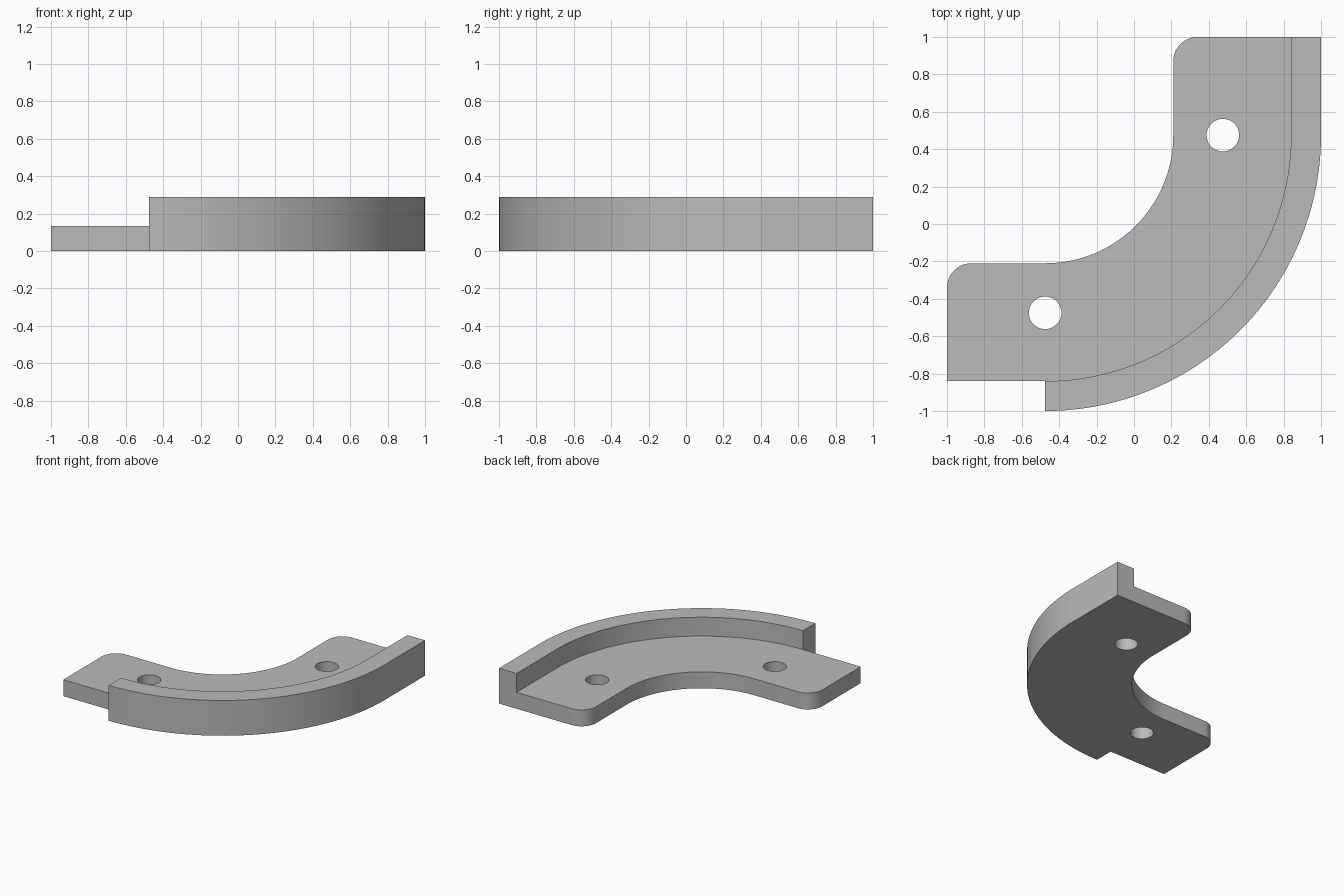
import bpy, bmesh, math

cube = bpy.data.objects.get("Cube")
if cube:
    bpy.data.objects.remove(cube, do_unlink=True)

grey = bpy.data.materials.new("plain grey")
grey.use_nodes = True
colour = (0.5, 0.5, 0.5, 1)
grey.diffuse_color = colour
grey.node_tree.nodes["Principled BSDF"].inputs["Base Color"].default_value = colour

C = 0.475             # bend centre is (-C, C), holes sit level with it
INNER, LIP, OUTER = 0.21, 0.84, 1.0
PLATE_TOP, LIP_TOP = 0.135, 0.29
CORNER = 0.13


def arc(cx, cy, r, start, end, n=48):
    """Points on an arc, angles in degrees."""
    return [(cx + r * math.cos(math.radians(start + (end - start) * i / n)),
             cy + r * math.sin(math.radians(start + (end - start) * i / n)))
            for i in range(n + 1)]


def prism(name, outline, z0, z1):
    """Extrude a closed flat outline between two heights."""
    bm = bmesh.new()
    face = bm.faces.new([bm.verts.new((x, y, z0)) for x, y in outline])
    top = bmesh.ops.extrude_face_region(bm, geom=[face])["geom"]
    verts = [v for v in top if isinstance(v, bmesh.types.BMVert)]
    bmesh.ops.translate(bm, verts=verts, vec=(0, 0, z1 - z0))
    bmesh.ops.recalc_face_normals(bm, faces=bm.faces)
    mesh = bpy.data.meshes.new(name)
    bm.to_mesh(mesh)
    bm.free()
    mesh.materials.append(grey)
    obj = bpy.data.objects.new(name, mesh)
    bpy.context.collection.objects.link(obj)
    return obj


# Full footprint: curved bracket with a short step where the lip ends
footprint = (
    [(-1, -LIP), (-C, -LIP)]
    + arc(-C, C, OUTER + C, -90, 0)
    + [(1, 1)]
    + arc(INNER + CORNER, 1 - CORNER, CORNER, 90, 180, 12)
    + arc(-C, C, INNER + C, 0, -90)
    + arc(-1 + CORNER, -INNER - CORNER, CORNER, 90, 180, 12)
)
bracket = prism("curved_bracket", footprint, 0, LIP_TOP)

# Recess over the plate leaves the raised outer lip standing
recess = ([(-1.2, -LIP - 0.1), (-C, -LIP - 0.1)]
          + arc(-C, C, LIP + C, -90, 0)
          + [(LIP, 1.2), (-1.2, 1.2)])
cutters = [prism("recess_cutter", recess, PLATE_TOP, 0.5)]

# Two screw holes
for x, y in ((C, C), (-C, -C)):
    cutters.append(prism("hole_cutter", arc(x, y, 0.087, 0, 360)[:-1], -0.2, 0.6))

for cutter in cutters:
    cutter.hide_render = True
    cut = bracket.modifiers.new(cutter.name, "BOOLEAN")
    cut.operation = "DIFFERENCE"
    cut.solver = "EXACT"
    cut.object = cutter

# Apply the cuts and discard the cutters
bpy.context.view_layer.update()
depsgraph = bpy.context.evaluated_depsgraph_get()
result = bpy.data.meshes.new_from_object(bracket.evaluated_get(depsgraph))
bracket.modifiers.clear()
bracket.data = result
for cutter in cutters:
    bpy.data.objects.remove(cutter, do_unlink=True)

bpy.ops.object.select_all(action="DESELECT")
bracket.select_set(True)
bpy.context.view_layer.objects.active = bracket
bpy.ops.object.shade_smooth_by_angle(angle=math.radians(30))
